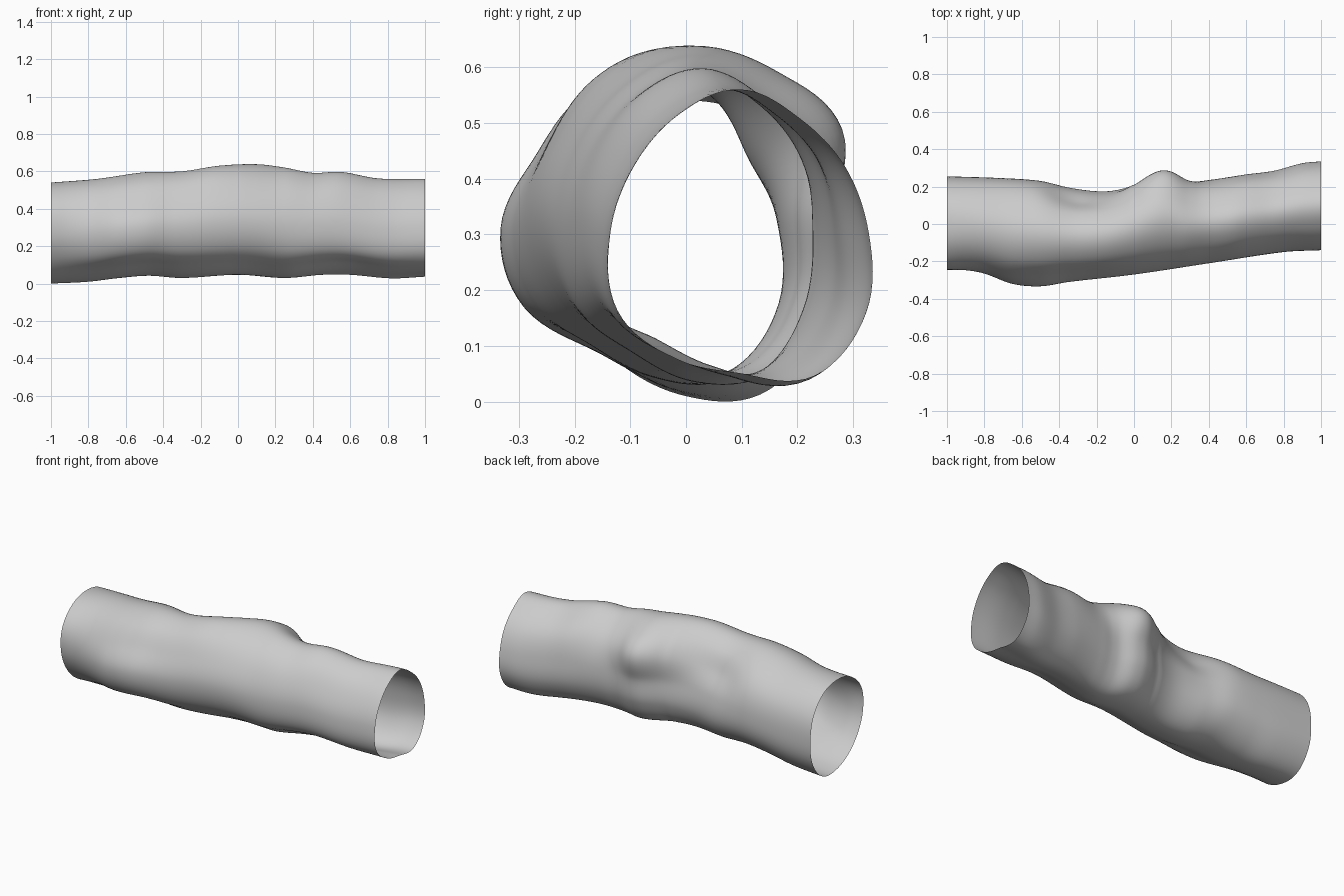
import bpy, bmesh, math

cube = bpy.data.objects.get("Cube")
if cube:
    bpy.data.objects.remove(cube, do_unlink=True)

RINGS, SIDES = 120, 96

# Outline of the tube along its length: (x, value)
TOP = [(-1, .54), (-.75, .56), (-.5, .595), (-.3, .6), (-.1, .63), (.1, .638),
       (.25, .62), (.4, .592), (.55, .597), (.75, .562), (1, .56)]
BOTTOM = [(-1, .0), (-.8, .01), (-.65, .028), (-.48, .042), (-.3, .03), (0, .047),
          (.25, .03), (.45, .047), (.6, .047), (.82, .028), (1, .037)]
FRONT = [(-1, -.245), (-.9, -.247), (-.8, -.265), (-.65, -.32), (-.5, -.333),
         (-.35, -.31), (0, -.27), (.4, -.21), (.8, -.15), (1, -.14)]
BACK = [(-1, .255), (-.7, .245), (-.5, .23), (-.35, .195), (-.2, .175), (-.1, .18),
        (0, .21), (.08, .26), (.14, .285), (.2, .28), (.3, .23), (.4, .235),
        (.6, .265), (.75, .285), (.9, .325), (1, .335)]

# Radii of key cross-sections in percent, every 30 degrees from back over the top
SECTIONS = {
    -1: (100, 102, 102, 100, 102, 103, 94, 86, 85, 92, 105, 105),
    -.55: (100, 98, 97, 100, 95, 89, 98, 97, 84, 92, 105, 107),
    -.28: (93, 81, 91, 100, 97, 92, 98, 96, 87, 95, 110, 109),
    .15: (82, 104, 99, 100, 96, 94, 97, 96, 89, 95, 100, 90),
    .4: (99, 97, 95, 100, 96, 95, 98, 99, 87, 93, 108, 106),
    .65: (100, 97, 94, 100, 97, 95, 100, 103, 87, 92, 111, 111),
    1: (99, 93, 92, 100, 95, 94, 100, 109, 101, 98, 115, 112),
}


def hermite(points, x):
    """Smooth curve through (x, value) points."""
    def slope(i):
        a, b = points[max(i - 1, 0)], points[min(i + 1, len(points) - 1)]
        return (b[1] - a[1]) / (b[0] - a[0])
    i = 0
    while i < len(points) - 2 and x > points[i + 1][0]:
        i += 1
    (xa, a), (xb, b) = points[i], points[i + 1]
    h = xb - xa
    t = (x - xa) / h
    s = t * t * (3 - 2 * t)
    return (a + (b - a) * s + h * slope(i) * t * (1 - t) ** 2
            - h * slope(i + 1) * t * t * (1 - t))


def fit(values, low, high):
    """Rescale values so that they span low to high."""
    a, b = min(values), max(values)
    return [low + (v - a) / (b - a) * (high - low) for v in values]


def ring(x):
    """Cross-section of the tube at x, fitted to the outline."""
    radii = [hermite([(k, r[i]) for k, r in SECTIONS.items()], x) for i in range(12)]
    loop = [(i, radii[i % 12]) for i in range(-2, 15)]
    us, vs = [], []
    for j in range(SIDES):
        r = hermite(loop, 12 * j / SIDES)
        angle = math.tau * j / SIDES
        us.append(r * math.cos(angle))
        vs.append(r * math.sin(angle))
    ys = fit(us, hermite(FRONT, x), hermite(BACK, x))
    zs = fit(vs, hermite(BOTTOM, x), hermite(TOP, x))
    return [(x, y, z) for y, z in zip(ys, zs)]


# Open tube skinned through the rings
bm = bmesh.new()
rings = [[bm.verts.new(p) for p in ring(-1 + 2 * i / RINGS)] for i in range(RINGS + 1)]
for a, b in zip(rings, rings[1:]):
    for j in range(SIDES):
        k = (j + 1) % SIDES
        bm.faces.new((a[j], a[k], b[k], b[j])).smooth = True
bmesh.ops.recalc_face_normals(bm, faces=bm.faces)
mesh = bpy.data.meshes.new("soft_tube")
bm.to_mesh(mesh)
bm.free()
tube = bpy.data.objects.new("soft_tube", mesh)
bpy.context.collection.objects.link(tube)

# Plain grey surface
grey = bpy.data.materials.new("light_grey")
grey.use_nodes = True
color = (.6, .6, .6, 1)
grey.diffuse_color = color
grey.node_tree.nodes["Principled BSDF"].inputs["Base Color"].default_value = color
mesh.materials.append(grey)
